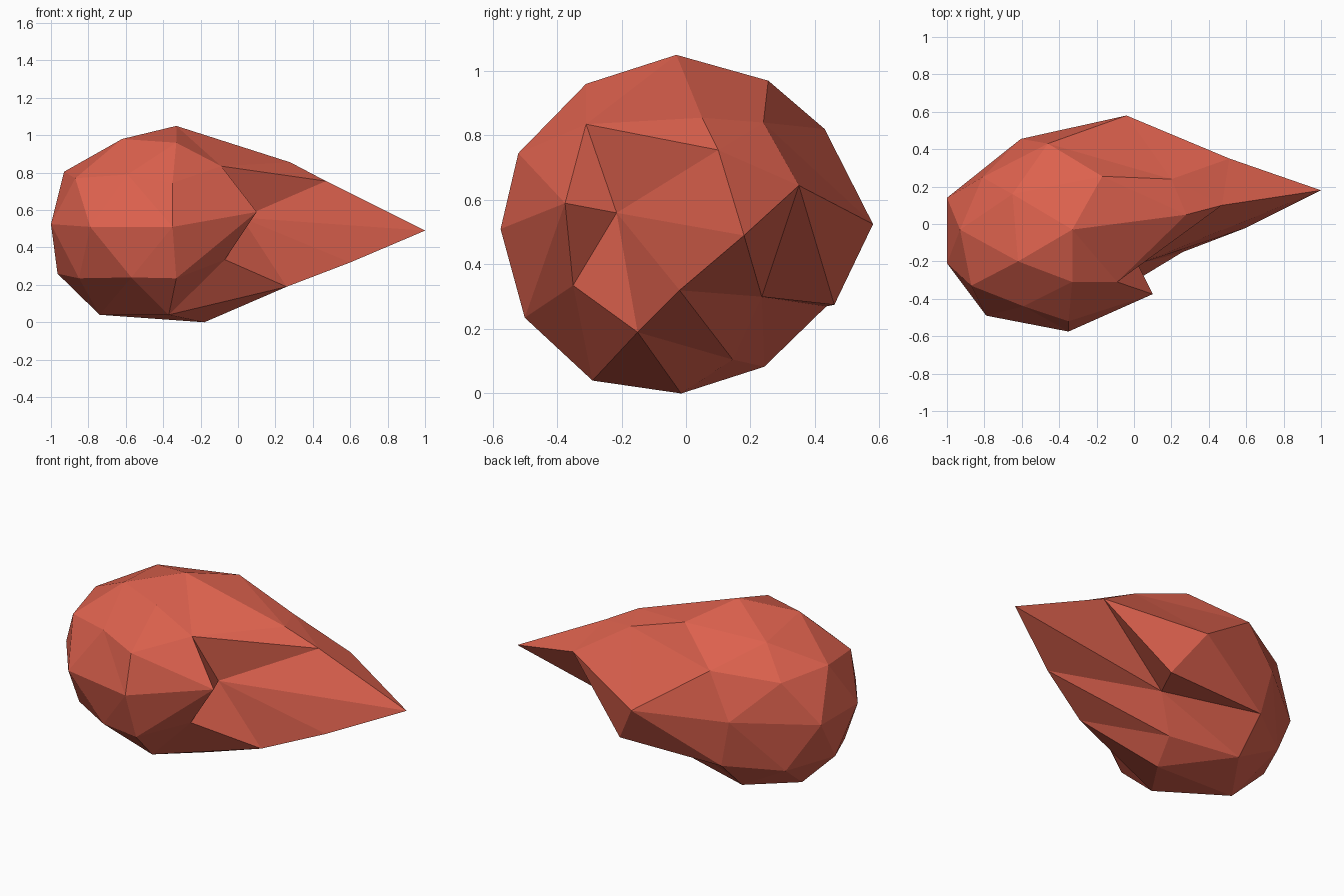
import bpy, bmesh
from mathutils import Vector

if "Cube" in bpy.data.objects:
    bpy.data.objects.remove(bpy.data.objects["Cube"])

# Rounded back of the stone
body = {
    "top": (-.33, -.03, 1.05), "top_f": (-.33, -.31, .96), "top_l": (-.62, -.20, .98),
    "top_lb": (-.65, .16, .94), "top_b": (-.17, .255, .97), "up_b": (-.46, .43, .82),
    "up_l": (-.93, -.03, .805), "up_lf": (-.87, -.33, .77), "up_lb": (-.81, .25, .77),
    "up_f": (-.59, -.44, .79), "up_fr": (-.35, -.52, .745),
    "mid_lf": (-.79, -.49, .51), "mid_f": (-.35, -.575, .51), "mid_l": (-1, -.21, .525),
    "mid_lb": (-1, .14, .525), "mid_b": (-.605, .455, .555), "mid_br": (-.04, .58, .525),
    "low_l": (-.965, -.045, .26), "low_lf": (-.85, -.30, .235), "low_f": (-.57, -.47, .24),
    "low_fr": (-.33, -.50, .235), "low_lb": (-.83, .235, .24), "low_b": (-.54, .435, .27),
    "base_f": (-.37, -.29, .04), "base_l": (-.74, -.05, .04), "base_b": (-.545, .243, .083),
    "base_r": (-.18, -.015, 0),
}
# Drawn-out point with a notch at the front and one underneath
beak = {
    "tip": (1, .18, .49), "ridge": (.47, .10, .755), "ridge_in": (.28, .05, .855),
    "ridge_b": (.20, .24, .84), "side_b": (.51, .35, .645), "rim_b": (.12, .46, .275),
    "pit_b": (0, .235, .30), "pit_low": (-.13, .145, .105),
    "keel": (.60, -.02, .32), "keel_in": (.26, -.15, .19),
    "lip_up": (-.09, -.31, .835), "lip": (.10, -.375, .59), "lip_low": (-.07, -.35, .335),
    "pit_f": (.02, -.215, .56),
}
points = {**body, **beak}
creases = ["lip_up ridge", "pit_f ridge", "pit_f tip", "pit_f keel", "pit_f lip_low",
           "pit_b tip", "pit_b keel", "pit_low keel", "pit_low keel_in", "pit_low rim_b",
           "pit_b rim_b", "pit_b side_b", "low_fr lip", "up_fr lip"]

# Join the points by wrapping them on a ball, then move them to their places
centre = Vector((-.4, 0, .525))
bm = bmesh.new()
vert = {}
for name, p in points.items():
    d = Vector(p) - centre
    if d.x > 0:
        d.x *= .45
    vert[name] = bm.verts.new(d.normalized())
bmesh.ops.convex_hull(bm, input=bm.verts[:])

# Turn edges so that the creases of the notches exist
for crease in creases:
    ends = {vert[n] for n in crease.split()}
    for e in bm.edges:
        if len(e.link_faces) == 2:
            opposite = {v for f in e.link_faces for v in f.verts} - set(e.verts)
            if opposite == ends:
                bmesh.ops.rotate_edges(bm, edges=[e])
                break
for name, p in points.items():
    vert[name].co = p
bmesh.ops.recalc_face_normals(bm, faces=bm.faces[:])

mesh = bpy.data.meshes.new("pointed_stone")
bm.to_mesh(mesh)
bm.free()
stone = bpy.data.objects.new("pointed_stone", mesh)
bpy.context.collection.objects.link(stone)

# Red colour
red = bpy.data.materials.new("red")
red.diffuse_color = (.72, .12, .075, 1)
red.use_nodes = True
red.node_tree.nodes["Principled BSDF"].inputs["Base Color"].default_value = red.diffuse_color
mesh.materials.append(red)
